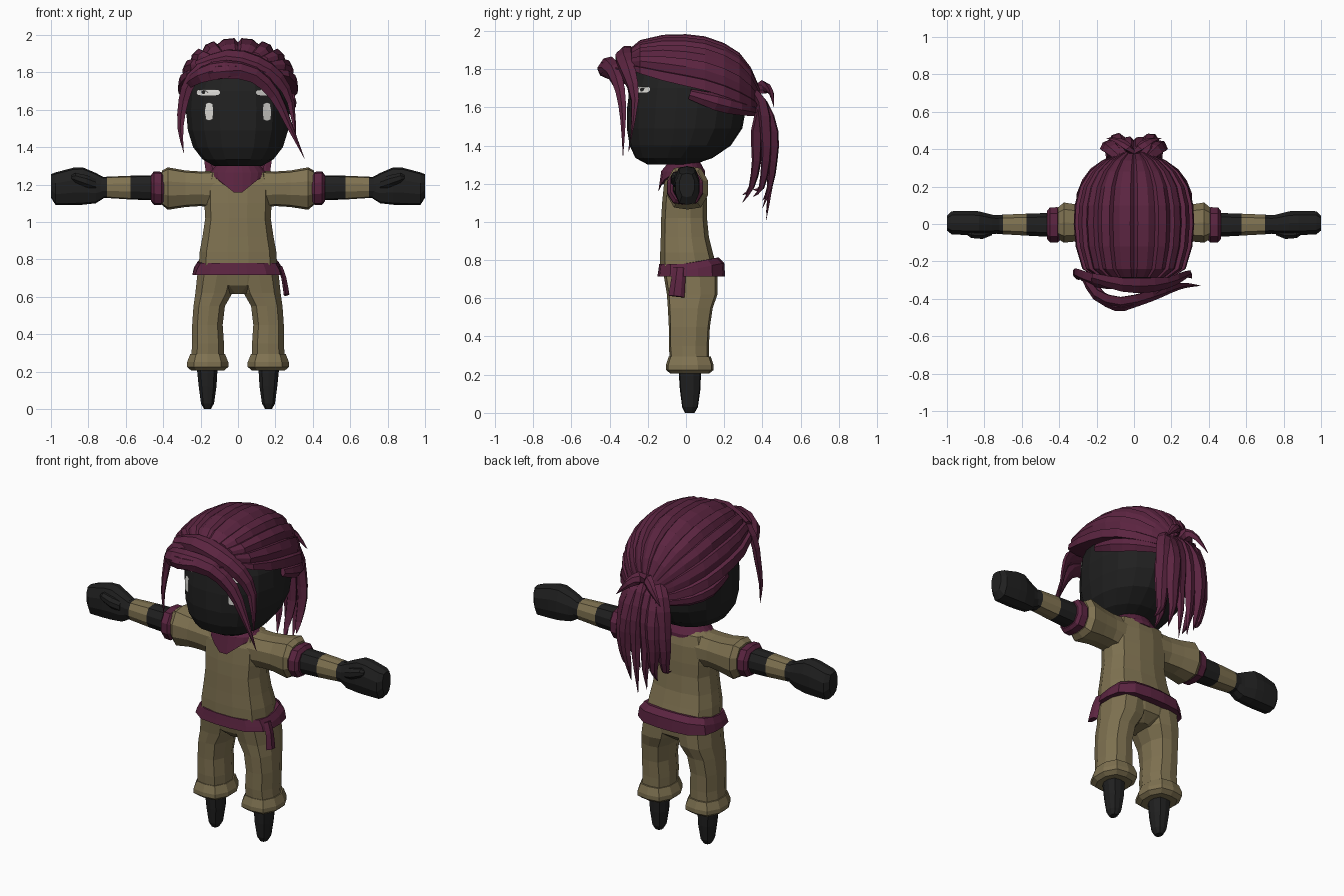
import bpy, bmesh, math
from mathutils import Vector
from mathutils.bvhtree import BVHTree


def material(name, rgb):
    m = bpy.data.materials.new(name)
    m.diffuse_color = (*rgb, 1)
    return m


CLOTH = material("khaki_cloth", (0.215, 0.170, 0.083))
MAROON = material("maroon", (0.105, 0.018, 0.052))
DARK = material("near_black", (0.0145, 0.0145, 0.0145))
WHITE = material("pale_grey", (0.72, 0.71, 0.68))


def finish(name, bm, mats):
    me = bpy.data.meshes.new(name)
    bm.to_mesh(me)
    bm.free()
    for m in mats:
        me.materials.append(m)
    ob = bpy.data.objects.new(name, me)
    bpy.context.collection.objects.link(ob)
    return ob


def ring(axis, pos, a0, a1, b0, b1, n=12, power=2.5):
    """Rounded section across an axis, fitted to two ranges."""
    pts = []
    for i in range(n):
        t = 2 * math.pi * (i + 0.5) / n
        c, s = math.cos(t), math.sin(t)
        r = (abs(c) ** power + abs(s) ** power) ** (-1 / power)
        k = 1 / math.cos(math.pi / n)
        a = (a0 + a1) / 2 + max(-1, min(1, c * r * k)) * (a1 - a0) / 2
        b = (b0 + b1) / 2 + max(-1, min(1, s * r * k)) * (b1 - b0) / 2
        pts.append(Vector((pos, a, b) if axis == 'x' else (a, b, pos)))
    return pts


def loft(name, rings, mats, bands=None, side=1):
    """Skin a list of rings; bands gives a material index per segment."""
    bm = bmesh.new()
    rows = [[bm.verts.new((p[0] * side, p[1], p[2])) for p in r] for r in rings]
    for k in range(len(rows) - 1):
        n = len(rows[k])
        for i in range(n):
            j = (i + 1) % n
            f = bm.faces.new((rows[k][i], rows[k][j], rows[k + 1][j], rows[k + 1][i]))
            f.material_index = bands[k] if bands else 0
    for row, b in ((rows[0], 0), (rows[-1], -1)):
        bm.faces.new(row).material_index = bands[b] if bands else 0
    bmesh.ops.recalc_face_normals(bm, faces=bm.faces)
    return finish(name, bm, mats)


def pair(name, rings, mats, bands=None):
    for tag, s in (("left", 1), ("right", -1)):
        loft(f"{name}_{tag}", rings, mats, bands, s)


def zrings(rows, n=12, power=2.5):
    return [ring('z', *r, n, power) for r in rows]


def xrings(rows, n=10, power=2.5):
    return [ring('x', *r, n, power) for r in rows]


def strand(name, path, width, thick, mat=MAROON, centre=(0, 0, 1.6), blunt=False):
    """Tapered lens-shaped lock along a smoothed path."""
    P = [Vector(p) for p in path]
    E = [2 * P[0] - P[1]] + P + [2 * P[-1] - P[-2]]
    pts = []
    for i in range(1, len(E) - 2):
        a, b, c, d = E[i - 1:i + 3]
        for t in (0, 0.5):
            pts.append(0.5 * (2 * b + (c - a) * t + (2 * a - 5 * b + 4 * c - d) * t * t
                              + (3 * b - a - 3 * c + d) * t ** 3))
    pts.append(P[-1])
    rings = []
    for i, p in enumerate(pts):
        t = i / (len(pts) - 1)
        tan = (pts[min(i + 1, len(pts) - 1)] - pts[max(i - 1, 0)]).normalized()
        out = p - Vector(centre)
        out = (out - tan * out.dot(tan)).normalized()
        across = tan.cross(out)
        k = 0.75 + 0.25 * t if blunt else max(0.02, (1 - t ** 2.5) * min(1, 0.55 + 1.6 * t))
        w, h = width * k / 2, thick * k / 2
        rings.append([p + across * w * u + out * h * v for u, v in
                      ((-1, -0.3), (-0.5, 0.8), (0.35, 1), (1, -0.3), (0.4, -1), (-0.4, -1))])
    return loft(name, rings, [mat])


# Head
head = loft("head", zrings([
    (1.30, -0.13, 0.13, -0.20, 0.04), (1.335, -0.19, 0.19, -0.265, 0.14),
    (1.40, -0.24, 0.24, -0.295, 0.235), (1.49, -0.268, 0.268, -0.31, 0.295),
    (1.60, -0.278, 0.278, -0.308, 0.315), (1.70, -0.27, 0.27, -0.295, 0.31),
    (1.79, -0.23, 0.23, -0.262, 0.27), (1.86, -0.14, 0.14, -0.19, 0.18)], 18, 2.2), [DARK])
bvh = BVHTree.FromPolygons([v.co for v in head.data.vertices],
                           [p.vertices[:] for p in head.data.polygons])


# Face marks laid on the front of the head
def face_mark(name, x, z, w, h):
    bm = bmesh.new()

    def on_face(u, v):
        hit = bvh.ray_cast(Vector((u, -1, v)), Vector((0, 1, 0)))[0]
        return bm.verts.new(hit + Vector((0, -0.008, 0)))
    mid = on_face(x, z)
    rim = [on_face(p[0], p[1]) for p in ring('z', 0, x - w / 2, x + w / 2, z - h / 2, z + h / 2, 12, 4)]
    for i in range(12):
        bm.faces.new((mid, rim[i], rim[(i + 1) % 12]))
    finish(name, bm, [WHITE])


for tag, s in (("left", 1), ("right", -1)):
    face_mark("eye_" + tag, 0.155 * s, 1.59, 0.042, 0.095)
    face_mark("brow_" + tag, 0.16 * s, 1.692, 0.125, 0.032)

# Hair cap: overlapping locks running front to back
LOCKS = 10
rings = []
for y, half, base, top in ((-0.285, 0.20, 1.77, 1.91), (-0.24, 0.27, 1.74, 1.945),
                           (-0.12, 0.305, 1.69, 1.97), (0.0, 0.315, 1.655, 1.972),
                           (0.10, 0.31, 1.63, 1.96), (0.20, 0.285, 1.60, 1.925),
                           (0.28, 0.235, 1.575, 1.875), (0.34, 0.165, 1.565, 1.80),
                           (0.385, 0.07, 1.57, 1.70)):
    pts = []
    for i in range(LOCKS):
        for f, lift in ((0.0, 0.965), (0.12, 1.035), (0.6, 1.03)):
            # steps fall away from the crown on both sides
            g = f if i >= LOCKS / 2 else 1 - f
            t = math.pi * (i + g) / LOCKS
            pts.append((t, lift))
    pts.sort()
    rings.append([(half * lift * math.copysign(abs(math.cos(t)) ** 0.85, math.cos(t)), y,
                   base + (top - base) * lift * math.sin(t) ** 0.85) for t, lift in pts])
loft("hair_cap", rings, [MAROON])

# Fringe and face-framing locks
strand("fringe_sweep", [(-0.27, -0.27, 1.74), (-0.20, -0.38, 1.79), (-0.07, -0.425, 1.82),
                        (0.09, -0.385, 1.79), (0.20, -0.345, 1.68), (0.27, -0.33, 1.53),
                        (0.355, -0.33, 1.34)], 0.12, 0.06)
strand("fringe_upper", [(-0.22, -0.29, 1.84), (-0.06, -0.33, 1.885), (0.10, -0.33, 1.85),
                        (0.22, -0.30, 1.77), (0.285, -0.27, 1.64), (0.31, -0.29, 1.42)], 0.13, 0.06)
strand("fringe_right", [(0.02, -0.31, 1.87), (-0.14, -0.32, 1.85), (-0.25, -0.29, 1.77),
                        (-0.295, -0.27, 1.65), (-0.31, -0.28, 1.50), (-0.29, -0.30, 1.37)], 0.11, 0.05)
strand("fringe_roll", [(-0.21, -0.33, 1.79), (-0.14, -0.42, 1.80), (-0.05, -0.44, 1.81),
                       (0.06, -0.40, 1.81), (0.15, -0.35, 1.80)], 0.09, 0.05)

# Ponytail: locks mirrored about the centre, each with its own tip
for tag, s in (("left", 1), ("right", -1)):
    for i, (x, bulge, tip_x, tip_y, tip_z, w) in enumerate((
            (0.03, 0.44, 0.03, 0.42, 1.01, 0.10), (0.08, 0.455, 0.09, 0.40, 1.07, 0.11),
            (0.12, 0.42, 0.15, 0.35, 1.13, 0.11), (0.09, 0.37, 0.10, 0.295, 1.10, 0.11))):
        drop = 0.04 if s < 0 else 0
        strand(f"ponytail_{i}_{tag}", [
            (0.04 * s, 0.33, 1.70), (x * 0.9 * s, 0.40, 1.62), (x * 1.1 * s, bulge, 1.47),
            (x * 1.2 * s, bulge, 1.32), ((x + tip_x) / 2 * s, (bulge + tip_y) / 2 + 0.01, 1.18),
            (tip_x * s, tip_y, tip_z + drop)], w, 0.06)
    # Gathered side lock and short tuft above the tie
    strand("side_lock_" + tag, [(0.29 * s, 0.02, 1.67), (0.285 * s, 0.16, 1.63), (0.22 * s, 0.28, 1.60),
                                (0.10 * s, 0.36, 1.58), (0.02 * s, 0.39, 1.55)], 0.10, 0.05)
    strand("tuft_" + tag, [(0.0, 0.36, 1.68), (0.03 * s, 0.41, 1.71), (0.08 * s, 0.445, 1.68),
                           (0.15 * s, 0.46, 1.60)], 0.08, 0.04)

# Tunic
loft("tunic", zrings([
    (0.75, -0.21, 0.21, -0.135, 0.165), (0.84, -0.205, 0.205, -0.135, 0.14),
    (0.92, -0.19, 0.19, -0.132, 0.12), (1.02, -0.175, 0.175, -0.13, 0.11),
    (1.10, -0.18, 0.18, -0.125, 0.11), (1.20, -0.18, 0.18, -0.115, 0.105),
    (1.265, -0.16, 0.16, -0.09, 0.09), (1.285, -0.12, 0.12, -0.06, 0.06)], 12, 3), [CLOTH])
pair("sleeve", xrings([
    (0.08, -0.10, 0.09, 1.07, 1.275), (0.20, -0.095, 0.09, 1.085, 1.27),
    (0.28, -0.09, 0.10, 1.08, 1.275), (0.375, -0.10, 0.115, 1.065, 1.292),
    (0.405, -0.08, 0.09, 1.09, 1.275)]), [CLOTH])
pair("sleeve_cuff", xrings([
    (0.395, -0.085, 0.075, 1.105, 1.25), (0.41, -0.10, 0.09, 1.09, 1.268),
    (0.45, -0.098, 0.088, 1.092, 1.27), (0.465, -0.08, 0.07, 1.11, 1.25)]), [MAROON])

# Arms with a wrapped band, then fists
pair("arm", xrings([
    (0.43, -0.07, 0.06, 1.115, 1.25), (0.575, -0.062, 0.055, 1.12, 1.247),
    (0.70, -0.055, 0.05, 1.128, 1.242), (0.76, -0.05, 0.045, 1.13, 1.235)]),
    [DARK, CLOTH], [0, 1, 0])
pair("hand", xrings([
    (0.72, -0.05, 0.045, 1.125, 1.24), (0.76, -0.055, 0.05, 1.10, 1.262),
    (0.83, -0.06, 0.068, 1.092, 1.292), (0.88, -0.06, 0.07, 1.09, 1.29),
    (0.975, -0.055, 0.068, 1.09, 1.265), (1.0, -0.035, 0.045, 1.13, 1.255)]), [DARK])
pair("thumb", xrings([
    (0.76, -0.06, -0.01, 1.17, 1.23), (0.81, -0.08, -0.02, 1.185, 1.25),
    (0.87, -0.075, -0.02, 1.21, 1.262), (0.89, -0.06, -0.03, 1.225, 1.25)], 8), [DARK])

# Neck scarf with a pointed front
scarf = zrings([(1.225, -0.145, 0.145, -0.145, 0.10), (1.265, -0.15, 0.15, -0.13, 0.10),
                (1.32, -0.10, 0.10, -0.085, 0.07)], 20, 2)
for p in scarf[0]:
    p.z += 0.02 - (0.105 * max(0, 1 - abs(p.x) / 0.13) if p.y < 0 else 0)
loft("neck_scarf", scarf, [MAROON])

# Belt rising at the back, with a hanging sash end
belt = zrings([(0.715, -0.245, 0.245, -0.15, 0.205), (0.745, -0.235, 0.235, -0.145, 0.20),
               (0.78, -0.215, 0.215, -0.14, 0.17)], 16, 3)
for p in belt[1] + belt[2]:
    p.z += max(0, p.y) * 0.2
loft("belt", belt, [MAROON])
strand("sash_end", [(0.225, -0.035, 0.76), (0.245, -0.04, 0.70), (0.26, -0.05, 0.61)],
       0.085, 0.03, centre=(0, -0.04, 0.7), blunt=True)

# Trousers
loft("trouser_seat", zrings([
    (0.615, -0.05, 0.05, -0.05, 0.10), (0.66, -0.17, 0.17, -0.095, 0.155),
    (0.76, -0.21, 0.21, -0.12, 0.165)], 12, 3), [CLOTH])
pair("trouser_leg", zrings([
    (0.74, 0.0, 0.215, -0.12, 0.165), (0.62, 0.03, 0.228, -0.10, 0.165),
    (0.55, 0.07, 0.238, -0.095, 0.14), (0.45, 0.082, 0.245, -0.09, 0.125),
    (0.35, 0.075, 0.245, -0.09, 0.12), (0.28, 0.075, 0.25, -0.085, 0.12)], 10), [CLOTH])
pair("trouser_cuff", zrings([
    (0.295, 0.07, 0.255, -0.09, 0.13), (0.25, 0.052, 0.272, -0.105, 0.145),
    (0.225, 0.052, 0.272, -0.105, 0.145), (0.205, 0.075, 0.25, -0.08, 0.12)], 10), [CLOTH])

# Feet
pair("foot", zrings([
    (0.24, 0.108, 0.222, -0.04, 0.08), (0.12, 0.115, 0.21, -0.032, 0.075),
    (0.03, 0.128, 0.198, -0.02, 0.062), (0.0, 0.145, 0.182, -0.005, 0.045)], 10), [DARK])
